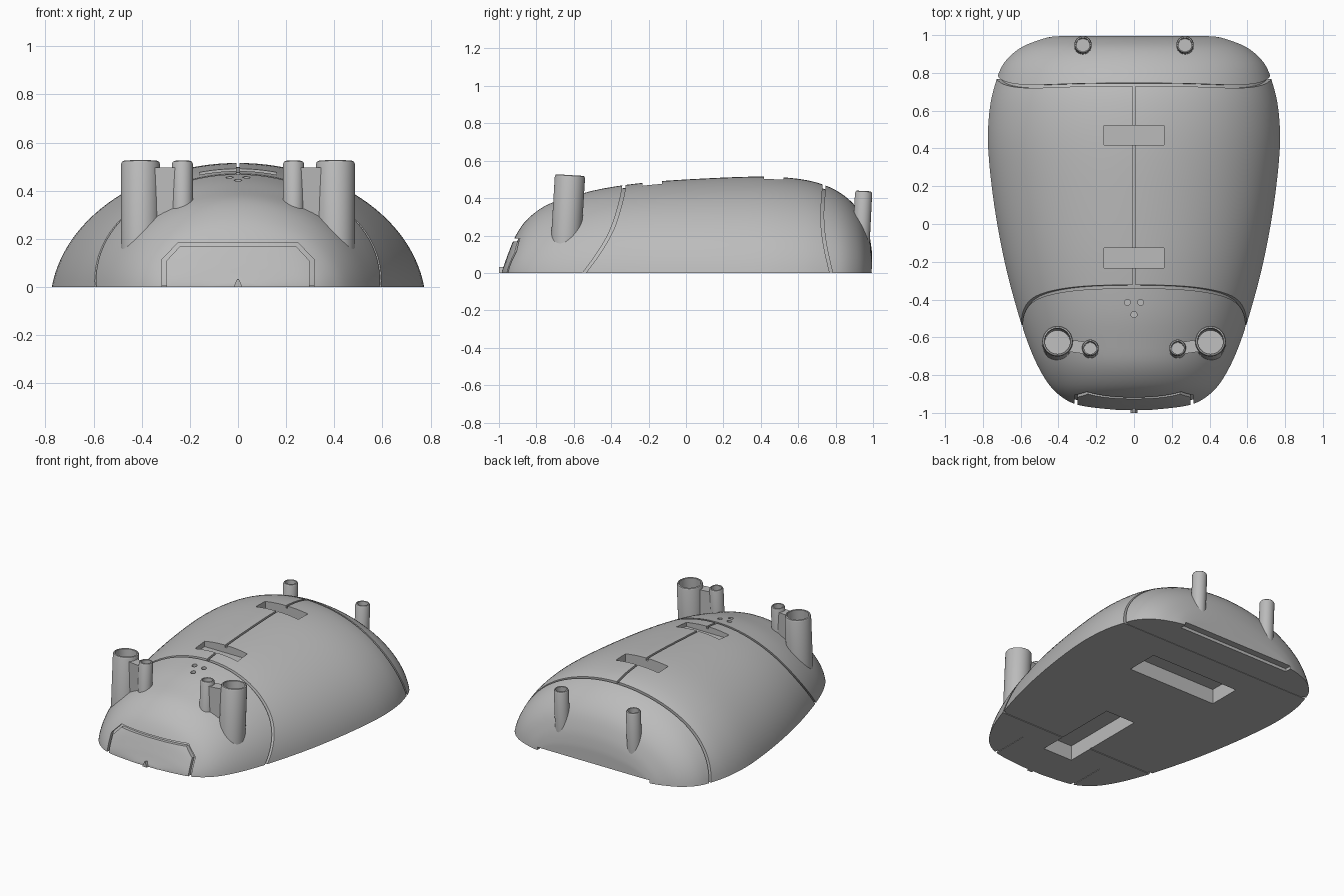
import bpy, bmesh, math
from mathutils import Vector

cube = bpy.data.objects.get("Cube")
if cube:
    bpy.data.objects.remove(cube, do_unlink=True)

grey = bpy.data.materials.new("plain grey")
grey.use_nodes = True
grey.diffuse_color = (0.5, 0.5, 0.5, 1)
grey.node_tree.nodes["Principled BSDF"].inputs["Base Color"].default_value = (0.5, 0.5, 0.5, 1)


def finish(name, bm):
    """Turn a bmesh into a named grey object."""
    bmesh.ops.remove_doubles(bm, verts=bm.verts, dist=1e-5)
    bmesh.ops.recalc_face_normals(bm, faces=bm.faces)
    mesh = bpy.data.meshes.new(name)
    bm.to_mesh(mesh)
    bm.free()
    mesh.materials.append(grey)
    ob = bpy.data.objects.new(name, mesh)
    bpy.context.collection.objects.link(ob)
    return ob


def select(ob):
    bpy.ops.object.select_all(action='DESELECT')
    ob.select_set(True)
    bpy.context.view_layer.objects.active = ob


def smooth(ob):
    select(ob)
    bpy.ops.object.shade_smooth_by_angle(angle=math.radians(32))


def combine(ob, tool, operation='DIFFERENCE'):
    """Apply a boolean and throw the tool away."""
    select(ob)
    mod = ob.modifiers.new("cut", 'BOOLEAN')
    mod.operation, mod.solver, mod.object = operation, 'EXACT', tool
    bpy.ops.object.modifier_apply(modifier=mod.name)
    bpy.data.objects.remove(tool, do_unlink=True)


def prism(name, points, axis, lo, hi):
    """Extrude a 2D outline along x, y or z."""
    bm = bmesh.new()
    rings = []
    for d in (lo, hi):
        ring = []
        for p in points:
            co = list(p)
            co.insert(axis, d)
            ring.append(bm.verts.new(co))
        rings.append(ring)
        bm.faces.new(ring)
    for i in range(len(points)):
        j = (i + 1) % len(points)
        bm.faces.new((rings[0][i], rings[0][j], rings[1][j], rings[1][i]))
    return finish(name, bm)


def box(name, x, y, z):
    outline = [(x[0], y[0]), (x[1], y[0]), (x[1], y[1]), (x[0], y[1])]
    return prism(name, outline, 2, *z)


def spline(points, steps):
    """Catmull-Rom interpolation through the points."""
    pts = [Vector(p) for p in points]
    pts = [2 * pts[0] - pts[1]] + pts + [2 * pts[-1] - pts[-2]]
    out = []
    for a, b, c, d in zip(pts, pts[1:], pts[2:], pts[3:]):
        for k in range(steps):
            t = k / steps
            out.append(0.5 * (2 * b + (c - a) * t + (2 * a - 5 * b + 4 * c - d) * t * t
                              + (3 * b - a - 3 * c + d) * t ** 3))
    return out + [pts[-2]]


# Body stations: y, half width, height
STATIONS = [(-.985, .08, .01), (-.97, .23, .05), (-.95, .32, .105), (-.91, .39, .20),
            (-.85, .45, .285), (-.75, .51, .36), (-.62, .565, .405), (-.45, .62, .45),
            (-.2, .685, .485), (.1, .74, .505), (.4, .772, .515), (.6, .765, .503),
            (.74, .735, .47), (.85, .69, .41), (.93, .605, .325), (.975, .5, .22),
            (.992, .43, .13), (.995, .38, .07)]


def dome(name, scale=(1, 1, 1), lift=0, arc=56, start=math.radians(8)):
    """Loft arched cross-sections into a flat-bottomed shell."""
    bm = bmesh.new()
    rings = []
    for y, w, h in spline(STATIONS, 4):
        ring = []
        for i in range(arc + 1):
            t = start + (math.pi - 2 * start) * i / arc
            x = w * math.cos(t) / math.cos(start)
            z = h * (math.sin(t) - math.sin(start)) / (1 - math.sin(start))
            ring.append(bm.verts.new((x * scale[0], y * scale[1], z * scale[2] + lift)))
        rings.append(ring)
    for a, b in zip(rings, rings[1:]):
        for i in range(arc + 1):
            j = (i + 1) % (arc + 1)
            bm.faces.new((a[i], a[j], b[j], b[i]))
    bm.faces.new(rings[0])
    bm.faces.new(rings[-1])
    return finish(name, bm)


def ribbon(name, points, width):
    """Curved blade across x, used for the panel seams."""
    path = [tuple(p) for p in spline(points, 5)]
    far = [(y + width, z) for y, z in reversed(path)]
    return prism(name, path + far, 0, -1, 1)


body = dome("body_shell")

# Seams: cut through the outer skin, then back them with an inner shell
combine(body, ribbon("front_seam", [(-.335, .6), (-.34, .47), (-.365, .35),
                                    (-.41, .22), (-.48, .1), (-.575, -.03)], .018))
combine(body, ribbon("rear_seam", [(.735, .6), (.73, .46), (.72, .3),
                                   (.735, .15), (.775, -.03)], .016))
combine(body, box("centre_seam", (-.007, .007), (-.33, .735), (.2, .8)))

# Front hatch outline
hatch = [(.315, -.1), (.315, .115), (.25, .183)]
inner = [(.298, -.1), (.298, .108), (.243, .167)]
loop = (hatch + [(-x, z) for x, z in reversed(hatch)]
        + [(-x, z) for x, z in inner] + inner[::-1])
combine(body, prism("hatch_groove", loop, 1, -1.2, -.7))

combine(body, dome("inner_shell", (.975, .978, .962), .003), 'UNION')

# Slots in the back and pockets underneath
for y in (-.18, .47):
    combine(body, box("top_slot", (-.16, .16), (y - .052, y + .052), (.44, .8)))
combine(body, box("rear_pocket", (-.33, .33), (.36, .58), (-.1, .1)))
combine(body, box("front_pocket", (-.11, .11), (-.73, -.13), (-.1, .1)))
combine(body, box("rear_notch", (-.42, .42), (.95, 1.2), (-.1, .02)))


def circle(x, y, r, n=20):
    return [(x + r * math.cos(math.tau * i / n), y + r * math.sin(math.tau * i / n))
            for i in range(n)]


# Three small holes behind the hatch
for x, y in ((-.035, -.415), (.035, -.415), (0, -.48)):
    combine(body, prism("pin_hole", circle(x, y, .016), 2, .4, .8))
smooth(body)


def tube(name, top, r, bore, length, depth, lean, n=40):
    """Round post hanging down from its rim, with a blind bore."""
    profile = [(0, -length), (r, -length), (r, -.012), (r - .004, -.003), (r - .01, 0),
               (bore + .003, 0), (bore, -.004), (bore, -depth), (0, -depth)]
    bm = bmesh.new()
    rings = [[bm.verts.new((x, y, z)) for x, y in circle(0, 0, max(q, 1e-7), n)]
             for q, z in profile]
    for a, b in zip(rings, rings[1:]):
        for i in range(n):
            j = (i + 1) % n
            bm.faces.new((a[i], a[j], b[j], b[i]))
    bmesh.ops.dissolve_degenerate(bm, dist=1e-6, edges=bm.edges)
    ob = finish(name, bm)
    ob.location = top
    ob.rotation_euler.x = lean
    smooth(ob)


# Paired posts, joined at the front by a web
for side, s in (("left", 1), ("right", -1)):
    tube(side + "_large_tube", (s * .405, -.62, .523), .081, .067, .42, .16, -.06)
    tube(side + "_small_tube", (s * .231, -.655, .523), .044, .033, .3, .1, -.06)
    tube(side + "_rear_post", (s * .27, .95, .438), .046, .036, .3, .1, -.05)
    a, b = Vector((s * .405, -.635)), Vector((s * .231, -.66))
    n = (b - a).orthogonal().normalized() * .032
    prism(side + "_tube_web", [a + n, b + n, b - n, a - n], 2, .2, .497)
    # Web stays clear of both bores
    web = bpy.data.objects[side + "_tube_web"]
    for centre, r in (((s * .405, -.627), .076), ((s * .231, -.66), .039)):
        combine(web, prism("bore_clearance", circle(*centre, r, 32), 2, .1, .7))

# Small pointer on the nose
prism("nose_pointer", [(-.018, 0), (.018, 0), (.004, .032), (-.004, .032)], 1, -1, -.94)
